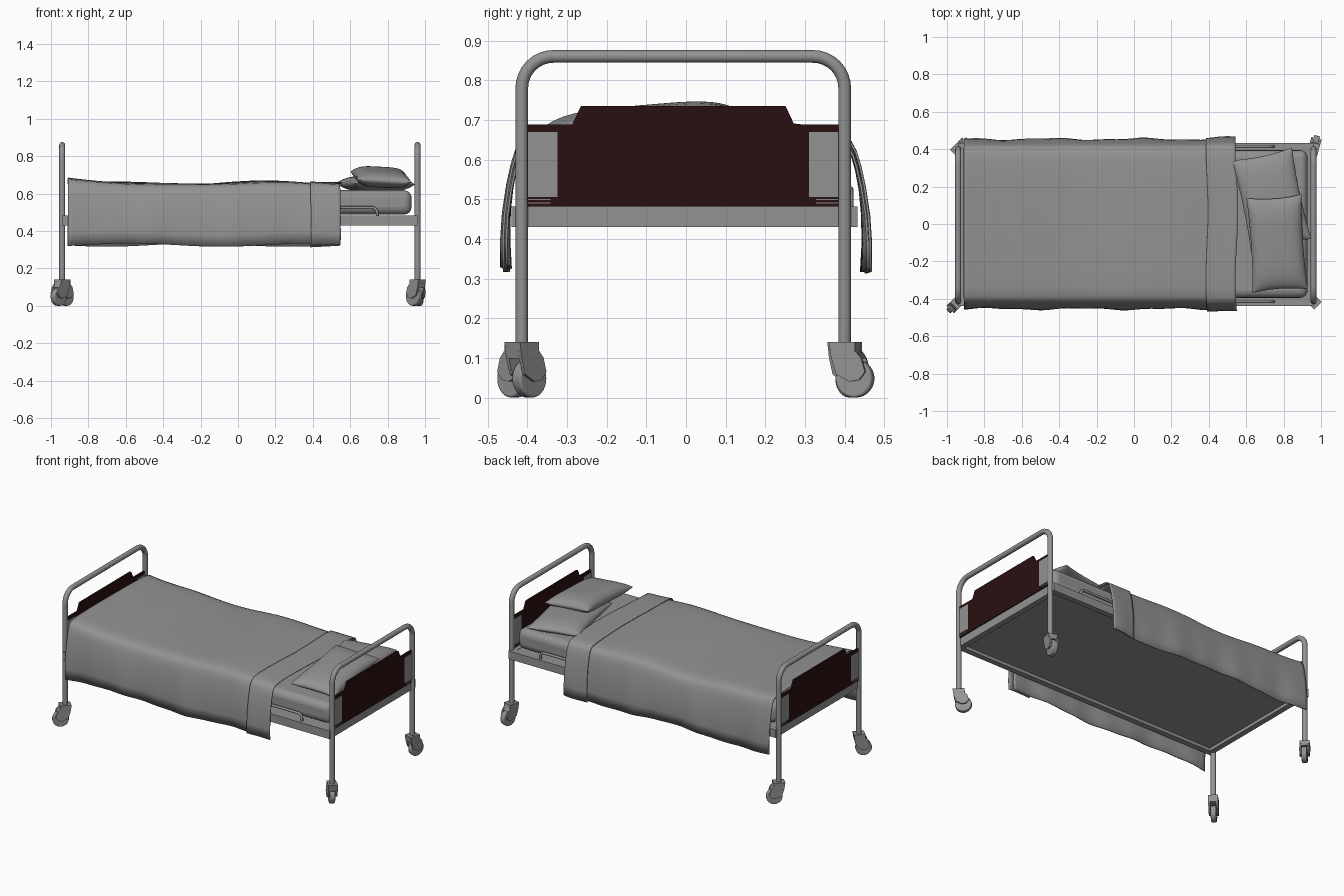
import bpy, bmesh, math
from mathutils import Matrix, Vector

if "Cube" in bpy.data.objects:
    bpy.data.objects.remove(bpy.data.objects["Cube"])


def material(name, rgb):
    m = bpy.data.materials.new(name)
    m.diffuse_color = (*rgb, 1)
    m.use_nodes = True
    m.node_tree.nodes["Principled BSDF"].inputs["Base Color"].default_value = m.diffuse_color
    return m


GREY = material("plain_grey", (0.29, 0.29, 0.29))
RED = material("dark_red_brown", (0.022, 0.005, 0.005))
YC = -0.007  # centre line of the frame


def finish(name, bm, mat=GREY, smooth=True, bevel=0, solid=0):
    bmesh.ops.recalc_face_normals(bm, faces=bm.faces[:])
    me = bpy.data.meshes.new(name)
    bm.to_mesh(me)
    bm.free()
    ob = bpy.data.objects.new(name, me)
    bpy.context.collection.objects.link(ob)
    me.materials.append(mat)
    if solid:
        s = ob.modifiers.new("thickness", "SOLIDIFY")
        s.thickness = solid
        s.offset = 0
    if bevel:
        b = ob.modifiers.new("round", "BEVEL")
        b.width = bevel
        b.segments = 4
    if smooth:
        bpy.ops.object.select_all(action="DESELECT")
        ob.select_set(True)
        bpy.context.view_layer.objects.active = ob
        bpy.ops.object.shade_smooth_by_angle(angle=math.radians(40))
    return ob


def box(name, lo, hi, mat=GREY, bevel=0):
    bm = bmesh.new()
    bmesh.ops.create_cube(bm, size=1)
    for v in bm.verts:
        v.co = [lo[i] + (v.co[i] + 0.5) * (hi[i] - lo[i]) for i in range(3)]
    return finish(name, bm, mat, bevel > 0, bevel)


def tube(name, pts, r, bend):
    # polyline with rounded corners, swept by a circle
    pts = [Vector(p) for p in pts]
    path = [pts[0]]
    for a, b, c in zip(pts, pts[1:], pts[2:]):
        u, w = (a - b).normalized(), (c - b).normalized()
        centre = b + (u + w) * bend
        for i in range(9):
            t = i / 8 * math.pi / 2
            path.append(centre - w * bend * math.cos(t) - u * bend * math.sin(t))
    path.append(pts[-1])
    cu = bpy.data.curves.new(name, "CURVE")
    cu.dimensions = "3D"
    cu.bevel_depth = r
    cu.bevel_resolution = 4
    cu.use_fill_caps = True
    sp = cu.splines.new("POLY")
    sp.points.add(len(path) - 1)
    for p, q in zip(sp.points, path):
        p.co = (*q, 1)
    cu.materials.append(GREY)
    ob = bpy.data.objects.new(name, cu)
    bpy.context.collection.objects.link(ob)
    bpy.ops.object.select_all(action="DESELECT")
    ob.select_set(True)
    bpy.context.view_layer.objects.active = ob
    bpy.ops.object.convert(target="MESH")
    bpy.ops.object.shade_smooth_by_angle(angle=math.radians(40))


def prism(bm, prof, axis, a, b):
    # extrude a 2D profile (p, z) along x (axis 0) or y (axis 1)
    mk = (lambda p, t: (t, p[0], p[1])) if axis == 0 else (lambda p, t: (p[0], t, p[1]))
    v0, v1 = [[bm.verts.new(mk(p, t)) for p in prof] for t in (a, b)]
    bm.faces.new(v0)
    bm.faces.new(v1[::-1])
    n = len(prof)
    for i in range(n):
        bm.faces.new((v0[i], v0[(i + 1) % n], v1[(i + 1) % n], v1[i]))


# end hoops and end panels
BOARD = [(-0.392, 0.482), (0.392, 0.482), (0.392, 0.688), (0.28, 0.688),
         (0.258, 0.735), (-0.258, 0.735), (-0.28, 0.688), (-0.392, 0.688)]
for side, hx in (("foot", -0.94), ("head", 0.96)):
    tube(side + "_hoop", [(hx, YC - 0.407, 0.13), (hx, YC - 0.407, 0.86),
                          (hx, YC + 0.407, 0.86), (hx, YC + 0.407, 0.13)], 0.016, 0.08)
    bm = bmesh.new()
    prism(bm, [(y + YC, z) for y, z in BOARD], 0, hx - 0.006, hx + 0.006)
    finish(side + "_panel", bm, RED, False)
    for s in (-1, 1):
        ys = sorted((YC + s * 0.317, YC + s * 0.391))
        box(side + "_side_plate", (hx - 0.008, ys[0], 0.506), (hx + 0.008, ys[1], 0.67))
        ys = sorted((YC + s * 0.335, YC + s * 0.391))
        for z in (0.489, 0.498):
            box(side + "_plate_slat", (hx - 0.008, ys[0], z), (hx + 0.008, ys[1], z + 0.003))

# bed frame and base
x0, x1, hw = -0.94, 0.96, 0.436
for s in (-1, 1):
    ys = sorted((YC / 2 + s * hw, YC / 2 + s * (hw - 0.035)))
    box("side_rail", (x0, ys[0], 0.43), (x1, ys[1], 0.482))
box("foot_rail", (x0, -0.41, 0.43), (x0 + 0.035, 0.41, 0.482))
box("head_rail", (x1 - 0.035, -0.41, 0.43), (x1, 0.41, 0.482))
box("bed_base", (x0 + 0.02, -0.41, 0.45), (x1 - 0.02, 0.41, 0.48))
for s in (-1, 1):
    tube("grab_rail", [(0.2, s * 0.414, 0.475), (0.2, s * 0.414, 0.525),
                       (0.745, s * 0.414, 0.525), (0.745, s * 0.414, 0.475)], 0.008, 0.03)

# mattress
box("mattress", (-0.91, -0.395, 0.488), (0.928, 0.395, 0.618), GREY, 0.04)

# swivelling casters
CHEEK = [(-0.034, 0.14), (0.034, 0.14), (0.034, 0.118), (0.05, 0.1), (0.06, 0.065),
         (0.045, 0.045), (0.02, 0.04), (-0.015, 0.058), (-0.028, 0.1)]
CROWN = [(-0.034, 0.14), (0.034, 0.14), (0.034, 0.118), (0.048, 0.098), (-0.028, 0.098)]
for cx, cy, ang in ((-0.94, -1, 225), (-0.94, 1, 45), (0.96, -1, 135), (0.96, 1, 75)):
    place = Matrix.Translation((cx, YC + cy * 0.407, 0)) @ Matrix.Rotation(math.radians(ang), 4, "Z")
    bm = bmesh.new()
    for s in (-1, 1):
        prism(bm, CHEEK, 1, s * 0.018, s * 0.028)
    prism(bm, CROWN, 1, -0.018, 0.018)
    finish("caster_fork", bm).matrix_world = place
    bm = bmesh.new()
    bmesh.ops.create_cone(bm, cap_ends=True, segments=28, radius1=0.048, radius2=0.048, depth=0.032,
                          matrix=Matrix.Translation((0.027, 0, 0.048)) @ Matrix.Rotation(math.pi / 2, 4, "X"))
    finish("caster_wheel", bm, bevel=0.006).matrix_world = place


# draped cover: half section swept along the bed with gentle waves
HALF = [(0.45, 0.325), (0.452, 0.39), (0.449, 0.46), (0.44, 0.53), (0.43, 0.58), (0.42, 0.615),
        (0.407, 0.637), (0.385, 0.648), (0.34, 0.653), (0.25, 0.656), (0.13, 0.657)]
SECTION = [(-y, z) for y, z in HALF] + [(0, 0.657)] + HALF[::-1]


def drape(name, xa, xb, n, out, drop, edge=0):
    bm = bmesh.new()
    rows = []
    for i in range(n + 1):
        t = i / n
        row = []
        for y, z in SECTION:
            x = xa + (xb - xa) * t
            if edge:
                x += edge * math.sin(y * 9 + 1) * (1 if t > 0.5 else 0.7)
            hang = max(0, min(1, (0.62 - z) / 0.3))
            s = 1 if y > 0 else -1
            wave = 0.007 * math.cos(7 * x + 5.3) + 0.003 * math.sin(11 * x + 4 * y)
            rise = 0.02 * max(0, 1 - (x + 0.91) / 0.25) ** 2
            dy = hang * (0.006 * math.sin(13 * x + s) + 0.003 * math.sin(29 * x)) + out * s * min(1, abs(y) / 0.4)
            dz = (wave + rise + out) * (1 - hang) + hang * (0.009 * math.sin(6.5 * x + 2 * s + 1) - drop)
            row.append(bm.verts.new((x, y + dy, z + dz)))
        rows.append(row)
    for a, b in zip(rows, rows[1:]):
        for j in range(len(SECTION) - 1):
            bm.faces.new((a[j], b[j], b[j + 1], a[j + 1]))
    finish(name, bm, solid=0.006)


drape("blanket", -0.91, 0.52, 70, 0, 0)
drape("blanket_fold", 0.39, 0.55, 10, 0.008, 0.006, 0.008)


# pillows: two bulging sheets joined at the seam
def pillow(name, hx, hy, h, loc, rot):
    bm = bmesh.new()
    n = 24
    for s in (-1, 1):
        g = []
        for i in range(n + 1):
            for j in range(n + 1):
                u = math.sin((i / n - 0.5) * math.pi)
                v = math.sin((j / n - 0.5) * math.pi)
                z = s * h * ((1 - u ** 4) * (1 - v ** 4)) ** 0.55
                g.append(bm.verts.new((u * hx * (1 - 0.06 * (1 - v * v)),
                                       v * hy * (1 - 0.05 * (1 - u * u)), z)))
        for i in range(n):
            for j in range(n):
                k = i * (n + 1) + j
                bm.faces.new((g[k], g[k + 1], g[k + n + 2], g[k + n + 1]))
    bmesh.ops.remove_doubles(bm, verts=bm.verts[:], dist=0.0001)
    ob = finish(name, bm)
    ob.location = loc
    ob.rotation_euler = [math.radians(a) for a in rot]


pillow("lower_pillow", 0.165, 0.25, 0.042, (0.735, 0.13, 0.652), (0, 1, 12))
pillow("upper_pillow", 0.148, 0.255, 0.047, (0.765, -0.105, 0.688), (5, 3, 4))
